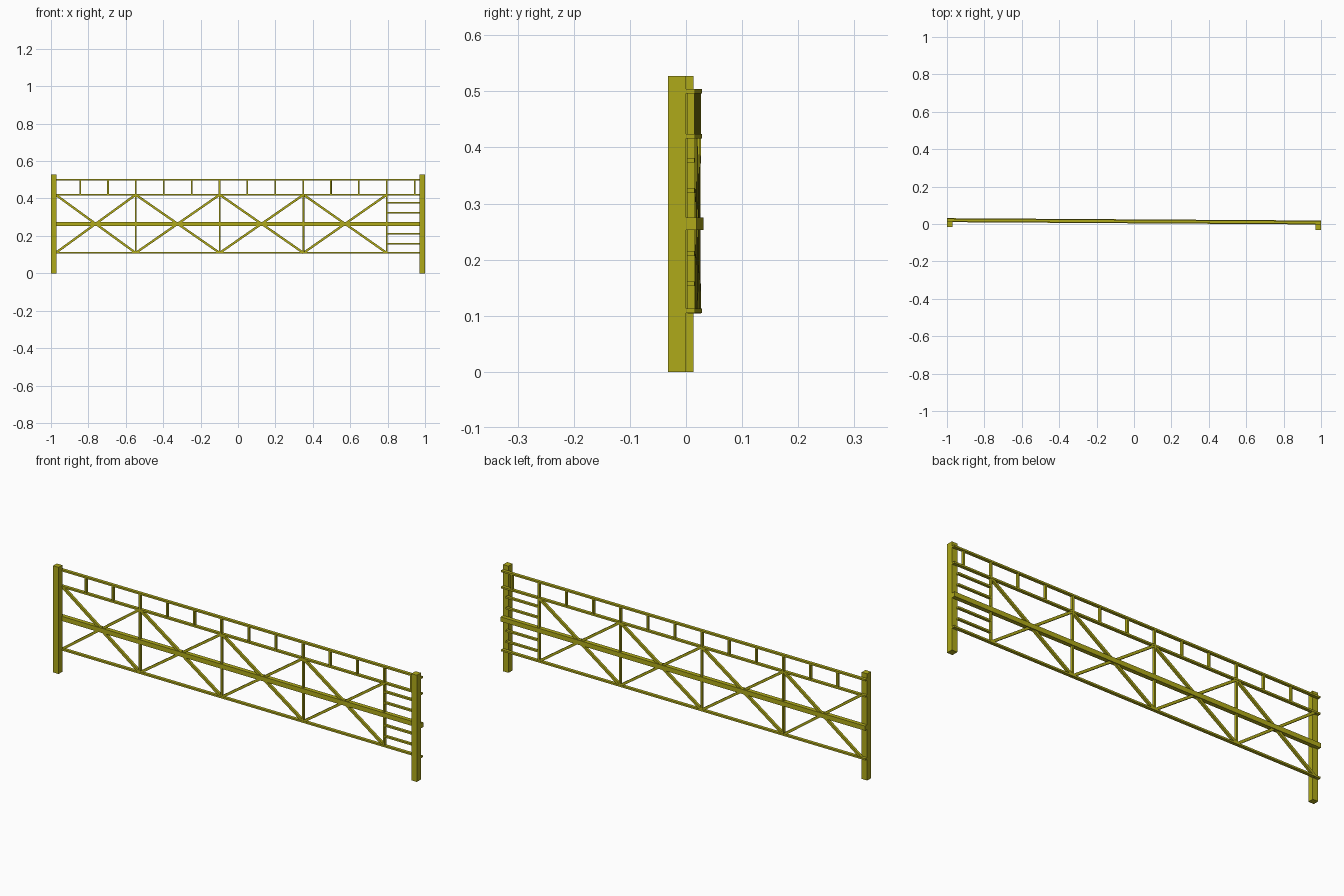
import bpy
import bmesh
import math
from mathutils import Matrix, Vector

if "Cube" in bpy.data.objects:
    bpy.data.objects.remove(bpy.data.objects["Cube"])

paint = bpy.data.materials.new("yellow_paint")
paint.diffuse_color = (0.43, 0.40, 0.01, 1)
paint.use_nodes = True
paint.node_tree.nodes["Principled BSDF"].inputs["Base Color"].default_value = paint.diffuse_color

SLOPE = -0.00625                      # gate stands slightly ajar
ANGLE = math.atan(SLOPE)


def box(name, center, size, rot=None):
    bm = bmesh.new()
    m = Matrix.Translation(center) @ (rot or Matrix()) @ Matrix.Diagonal((*size, 1))
    bmesh.ops.create_cube(bm, size=1, matrix=m)
    me = bpy.data.meshes.new(name)
    bm.to_mesh(me)
    bm.free()
    me.materials.append(paint)
    ob = bpy.data.objects.new(name, me)
    bpy.context.collection.objects.link(ob)


def bar(name, x0, z0, x1, z1, width, depth):
    """Straight bar lying in the plane of the gate."""
    cx, cz = (x0 + x1) / 2, (z0 + z1) / 2
    rot = Matrix.Rotation(ANGLE, 4, 'Z') @ Matrix.Rotation(-math.atan2(z1 - z0, x1 - x0), 4, 'Y')
    box(name, Vector((cx, 0.0143 + SLOPE * cx, cz)),
        (math.hypot(x1 - x0, z1 - z0), depth, width), rot)


BOTTOM, MIDDLE, UPPER, TOP = 0.109, 0.264, 0.42, 0.5

# Posts
box("left_post", (-0.985, -0.001, 0.2635), (0.03, 0.029, 0.527))
box("right_post", (0.985, -0.016, 0.2635), (0.03, 0.032, 0.527))

# Long rails
for name, z in (("bottom_rail", BOTTOM), ("upper_rail", UPPER), ("top_rail", TOP)):
    bar(name, -1, z, 1, z, 0.0085, 0.0155)
bar("middle_rail", -1, MIDDLE, 1, MIDDLE, 0.023, 0.021)

# Panel uprights and cross braces
xs = [-0.975, -0.547, -0.098, 0.35, 0.795]
for i, x in enumerate(xs[1:]):
    bar(f"upright_{i}", x, BOTTOM, x, UPPER, 0.0085, 0.0135)
    bar(f"brace_down_{i}", xs[i], UPPER, x, BOTTOM, 0.012, 0.0125)
    bar(f"brace_up_{i}", xs[i], BOTTOM, x, UPPER, 0.012, 0.0125)

# Short pickets between the top two rails
for i in range(13):
    x = -0.844 + 0.149 * i
    bar(f"picket_{i}", x, UPPER, x, TOP, 0.0085, 0.0135)

# Ladder rungs at the latch end
for i, z in enumerate((0.157, 0.211, 0.323, 0.377)):
    bar(f"rung_{i}", 0.795, z, 0.975, z, 0.0085, 0.0135)
